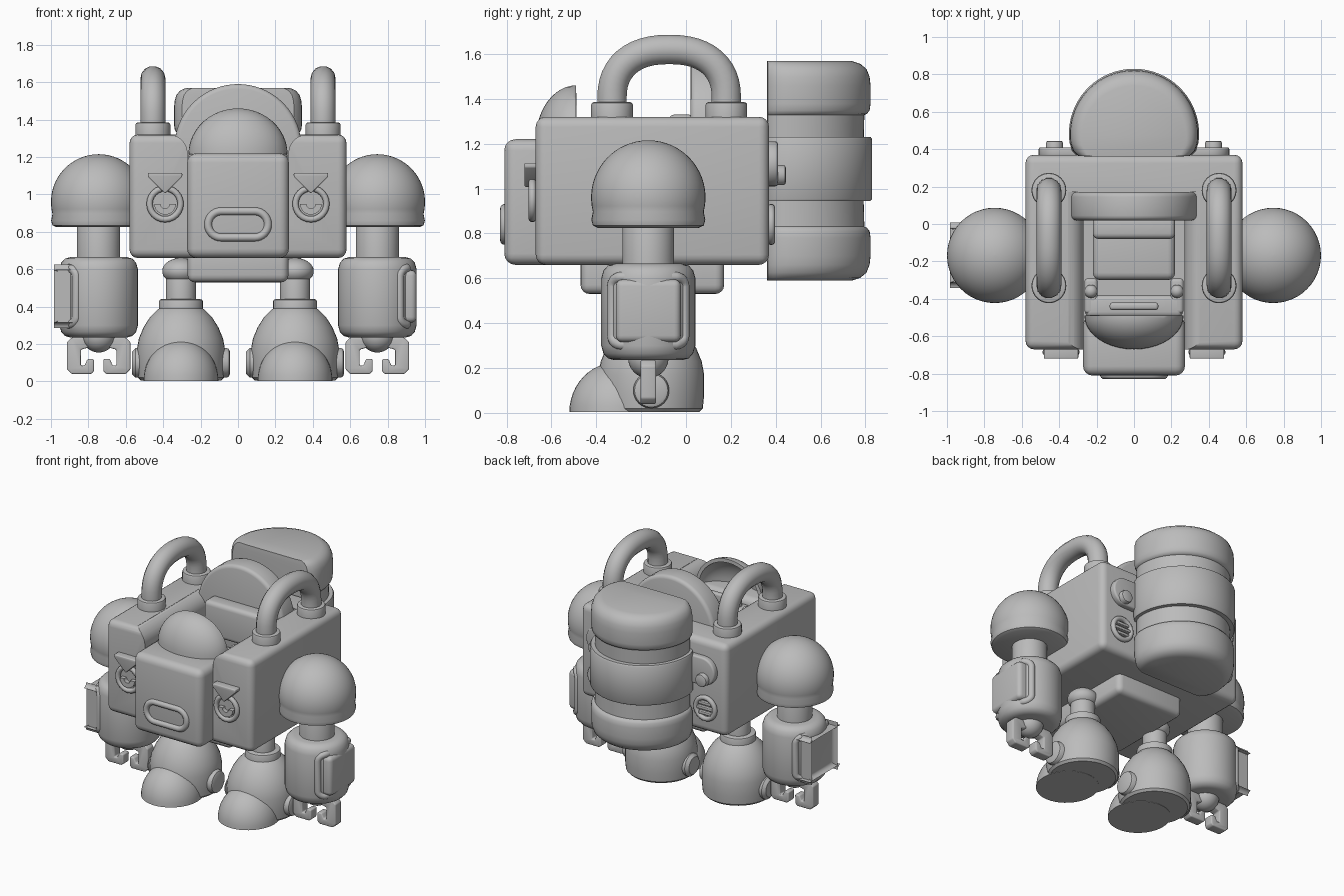
import bpy, bmesh, math
from mathutils import Vector, Matrix

if "Cube" in bpy.data.objects:
    bpy.data.objects.remove(bpy.data.objects["Cube"])

grey = bpy.data.materials.new("plain_grey")
grey.diffuse_color = (0.5, 0.5, 0.5, 1)
grey.use_nodes = True
grey.node_tree.nodes["Principled BSDF"].inputs["Base Color"].default_value = grey.diffuse_color


def finish(name, bm, angle=35):
    bmesh.ops.recalc_face_normals(bm, faces=bm.faces)
    me = bpy.data.meshes.new(name)
    bm.to_mesh(me)
    bm.free()
    me.materials.append(grey)
    ob = bpy.data.objects.new(name, me)
    bpy.context.collection.objects.link(ob)
    bpy.ops.object.select_all(action='DESELECT')
    ob.select_set(True)
    bpy.context.view_layer.objects.active = ob
    bpy.ops.object.shade_smooth_by_angle(angle=math.radians(angle))
    return ob


def round_edges(bm, width, min_angle=30, segs=4):
    es = [e for e in bm.edges if e.calc_face_angle(0) > math.radians(min_angle)]
    bmesh.ops.bevel(bm, geom=es, offset=width, segments=segs, profile=0.5, affect='EDGES')


def box(name, lo, hi, bevel=0.03):
    bm = bmesh.new()
    bmesh.ops.create_cube(bm, size=1)
    for v in bm.verts:
        v.co = Vector([(lo[i] + hi[i]) / 2 + v.co[i] * (hi[i] - lo[i]) for i in range(3)])
    round_edges(bm, bevel)
    return finish(name, bm)


def prism(name, pts, y0, y1, bevel=0.0):
    """Outline in x/z, extruded along y."""
    bm = bmesh.new()
    f = bm.faces.new([bm.verts.new((x, y0, z)) for x, z in pts])
    r = bmesh.ops.extrude_face_region(bm, geom=[f])
    for v in r["geom"]:
        if isinstance(v, bmesh.types.BMVert):
            v.co.y = y1
    bmesh.ops.recalc_face_normals(bm, faces=bm.faces)
    if bevel:
        round_edges(bm, bevel, 40, 3)
    return finish(name, bm)


def lathe(name, prof, at, axis='Z', segs=40):
    """Profile of (radius, height) pairs spun round an axis through 'at'."""
    bm = bmesh.new()
    turn = {'Z': Matrix(), 'X': Matrix.Rotation(math.pi / 2, 4, 'Y'),
            'Y': Matrix.Rotation(-math.pi / 2, 4, 'X')}[axis]
    rings = []
    for r, h in prof:
        rings.append([bm.verts.new(Vector(at) + turn @ Vector(
            (r * math.cos(a * math.tau / segs), r * math.sin(a * math.tau / segs), h)))
            for a in range(segs)])
    skin(bm, rings)
    return finish(name, bm)


def skin(bm, rings):
    n = len(rings[0])
    for a, b in zip(rings, rings[1:]):
        for i in range(n):
            bm.faces.new((a[i], a[(i + 1) % n], b[(i + 1) % n], b[i]))
    bm.faces.new(rings[0])
    bm.faces.new(rings[-1])


def disc(name, r, h0, h1, at, axis='Z', b=0.012):
    return lathe(name, [(r - b, h0), (r, h0 + b), (r, h1 - b), (r - b * .3, h1 - b * .3), (r - b, h1)],
                 at, axis)


def ellipsoid(name, at, radii, cuts=(), shell=0):
    bm = bmesh.new()
    bmesh.ops.create_uvsphere(bm, u_segments=40, v_segments=24, radius=1)
    for no in cuts:
        r = bmesh.ops.bisect_plane(bm, geom=bm.verts[:] + bm.edges[:] + bm.faces[:],
                                   plane_co=(0, 0, 0), plane_no=no, clear_outer=True)
        if not shell:
            bmesh.ops.holes_fill(bm, edges=[g for g in r["geom_cut"] if isinstance(g, bmesh.types.BMEdge)])
    for v in bm.verts:
        v.co = Vector(at) + Vector([v.co[i] * radii[i] for i in range(3)])
    if shell:
        bmesh.ops.recalc_face_normals(bm, faces=bm.faces)
        bmesh.ops.solidify(bm, geom=bm.faces[:], thickness=shell)
    return finish(name, bm)


def tube(name, pts, r, closed=False):
    cu = bpy.data.curves.new(name, 'CURVE')
    cu.dimensions, cu.bevel_depth, cu.bevel_resolution = '3D', r, 5
    cu.use_fill_caps = not closed
    sp = cu.splines.new('POLY')
    sp.points.add(len(pts) - 1)
    for p, co in zip(sp.points, pts):
        p.co = (*co, 1)
    sp.use_cyclic_u = closed
    ob = bpy.data.objects.new(name, cu)
    me = bpy.data.meshes.new_from_object(ob)
    bpy.data.objects.remove(ob)
    bm = bmesh.new()
    bm.from_mesh(me)
    return finish(name, bm, 50)


def arc(cx, cz, r, a0, a1, n=16):
    return [(cx + r * math.cos(math.radians(a0 + (a1 - a0) * i / n)),
             cz + r * math.sin(math.radians(a0 + (a1 - a0) * i / n))) for i in range(n + 1)]


# Body with an open cockpit whose rim flares outwards
body = box("body", (-.58, -.67, .66), (.58, .37, 1.32), .045)
side = [(.27, .85)] + arc(.37, 1.22, .1, 180, 100, 8) + [(.36, 1.4)]
cutter = prism("cockpit_cutter", side + [(-x, z) for x, z in reversed(side)], -.75, .17)
cutter.hide_render = True
mod = body.modifiers.new("cockpit", 'BOOLEAN')
mod.object, mod.operation, mod.solver = cutter, 'DIFFERENCE', 'EXACT'
bpy.context.view_layer.objects.active = body
bpy.ops.object.modifier_apply(modifier="cockpit")
bpy.data.objects.remove(cutter)
bpy.ops.object.select_all(action='DESELECT')
body.select_set(True)
bpy.ops.object.shade_smooth_by_angle(angle=math.radians(35))

# Nose, windshield, pelvis
box("nose", (-.272, -.81, .66), (.272, -.49, 1.22), .05)
ellipsoid("windshield", (0, -.49, 1.215), (.265, .18, .245), [(0, 0, -1), (0, 1, 0)], .025)
box("pelvis", (-.27, -.47, .53), (.27, .17, .72), .04)
slot = arc(.09, .84, .07, -90, 90) + arc(-.09, .84, .07, 90, 270)
tube("nose_slot_rim", [(x, -.808, z) for x, z in slot], .021, True)

# Cockpit interior
prism("seat_back", arc(0, 1.25, .34, -15, 195, 40) + [(-.25, .86), (.25, .86)], .02, .17, .025)
box("headrest", (-.22, -.08, 1.08), (.22, .04, 1.33), .03)
box("seat_cushion", (-.22, -.3, .84), (.22, .03, 1.0), .04)
box("console", (-.26, -.5, .84), (.26, -.38, 1.18), .03)
box("console_ledge", (-.13, -.46, 1.12), (.13, -.42, 1.23), .015)

# Backpack: D-shaped outline stacked in rounded layers
outline = [(.24, .36), (.3, .365), (.325, .39)] + arc(0, .48, .343, -8, 188, 36)
outline += [(-x, y) for x, y in reversed(outline[:3])]


def pack(name, levels):
    bm = bmesh.new()
    skin(bm, [[bm.verts.new((x * s, .36 + (y - .36) * s, z)) for x, y in outline] for z, s in levels])
    finish(name, bm, 40)


roll = [(0, .82), (.012, .90), (.035, .96), (.07, .99), (.11, 1), (.19, 1), (.22, .99), (.235, .965),
        (.24, .94), (.4, .93)]
pack("lower_pack", [(.59 + h, s) for h, s in roll])
pack("upper_pack", [(1.568 - h, s) for h, s in roll])
pack("pack_belt", [(.945, .93), (.945, 1.0), (.955, 1.015), (1.22, 1.015), (1.23, 1.0), (1.23, .93)])

for s, tag in ((-1, "left"), (1, "right")):
    def n(part):
        return tag + "_" + part

    # Carrying handles
    path = [(-.33, 1.32), (-.33, 1.38)]
    path += [(-.075 - .255 * math.copysign(abs(math.cos(t)) ** .85, math.cos(t)),
              1.40 + .22 * math.sin(t) ** .85) for t in [math.pi * i / 24 for i in range(25)]]
    path += [(.18, 1.38), (.18, 1.32)]
    tube(n("handle"), [(s * .455, y, z) for y, z in path], .067)
    for y in (-.33, .18):
        disc(n("handle_collar"), .093, 1.3, 1.385, (s * .455, y, 0))

    # Lamps with a pointed brow
    ring = [(s * .39 + x, z) for x, z in arc(0, .95, .083, 0, 345, 23)]
    tube(n("lamp_ring"), [(x, -.685, z) for x, z in ring], .017, True)
    cup = arc(0, .95, .058, 180, 360) + arc(0, .95, .025, 360, 180, 8)
    prism(n("lamp_cup"), [(s * .39 + x, z) for x, z in cup], -.70, -.66)
    prism(n("lamp_brow"), [(s * .39 + x, z) for x, z in ((-.092, 1.115), (.092, 1.115), (.092, 1.095), (0, 1.005), (-.092, 1.095))],
          -.72, -.65, .006)

    # Controls
    ellipsoid(n("control_knob"), (s * .23, -.36, 1.2), (.035, .035, .035))
    box(n("control_arm"), (s * .23 - .035, -.48, .9), (s * .23 + .035, -.29, 1.18), .02)

    # Rear strap plate, bolt and vent
    plate = arc(.41, 1.11, .1, -90, 90) + [(.25, 1.21), (.25, 1.01)]
    prism(n("strap_plate"), [(s * x, z) for x, z in plate], .36, .41, .012)
    disc(n("strap_bolt"), .045, .36, .445, (s * .425, 0, 1.06), 'Y')
    tube(n("vent_ring"), [(s * .42 + x, .38, z) for x, z in arc(0, .84, .075, 0, 345, 23)], .017, True)
    for k in (-1, 0, 1):
        w = .065 if k == 0 else .05
        box(n("vent_slat"), (s * .42 - w, .36, .83 + k * .035), (s * .42 + w, .392, .85 + k * .035), .005)

    # Arm: shoulder dome, upper arm, forearm with framed outer panel, wrist
    ax, ay = s * .745, -.168
    lathe(n("shoulder"), [(.225, .825), (.247, .835), (.254, .86)] +
          [(.255 * math.cos(t), .96 + .255 * math.sin(t)) for t in [-.25 + 1.81 * i / 18 for i in range(19)]],
          (ax, ay, 0), segs=48)
    disc(n("upper_arm"), .115, .6, .86, (ax, ay, 0))
    lathe(n("forearm"), [(.15, .235), (.18, .243), (.2, .265), (.21, .30), (.21, .6), (.2, .635),
                         (.18, .657), (.15, .665)], (ax, ay, 0))
    bm = bmesh.new()
    bmesh.ops.create_cube(bm, size=1)
    for v in bm.verts:
        v.co = (s * (.88 + .15 * v.co.x), ay + .29 * v.co.y, .455 + .28 * v.co.z)
    round_edges(bm, .03)
    finish(n("forearm_panel"), bm)
    rim = arc(.12, .11, .04, 0, 90, 5) + arc(-.12, .11, .04, 90, 180, 5)
    rim += arc(-.12, -.11, .04, 180, 270, 5) + arc(.12, -.11, .04, 270, 360, 5)
    tube(n("panel_frame"), [(s * (.745 + math.sqrt(.205 ** 2 - y * y) - .01), ay + y, .455 + z)
                            for y, z in rim], .024, True)
    ellipsoid(n("wrist"), (ax, ay, .245), (.09, .09, .09))

    # Hooked fingers
    hook = [(.03, .235), (.145, .235), (.17, .21), (.17, .065), (.145, .04), (.04, .04), (.025, .055),
            (.025, .12), (.06, .12), (.075, .085), (.095, .085), (.095, .17), (.06, .18), (.03, .2)]
    for k in (-1, 1):
        prism(n("finger"), [(ax + k * x, z) for x, z in hook], ay - .035, ay + .035, .008)

    # Leg: hip ball, shin, boot, toe cap, ankle bolts
    lx, ly = s * .305, -.155
    ellipsoid(n("hip_ball"), (lx, ly, .59), (.1, .1, .07))
    disc(n("shin"), .08, .4, .6, (lx, ly, 0))
    disc(n("boot_collar"), .117, .36, .44, (lx, ly, 0))
    lathe(n("boot"), [(.215, .005), (.23, .02), (.236, .08), (.236, .17), (.225, .23), (.2, .29),
                      (.165, .345), (.125, .385), (.1, .4)], (lx, ly, 0))
    ellipsoid(n("toe_cap"), (lx, -.31, .003), (.2, .21, .222), [(0, 0, -1)])
    disc(n("ankle_bolts"), .08, -.262, .262, (lx, ly, .1), 'X', .02)
